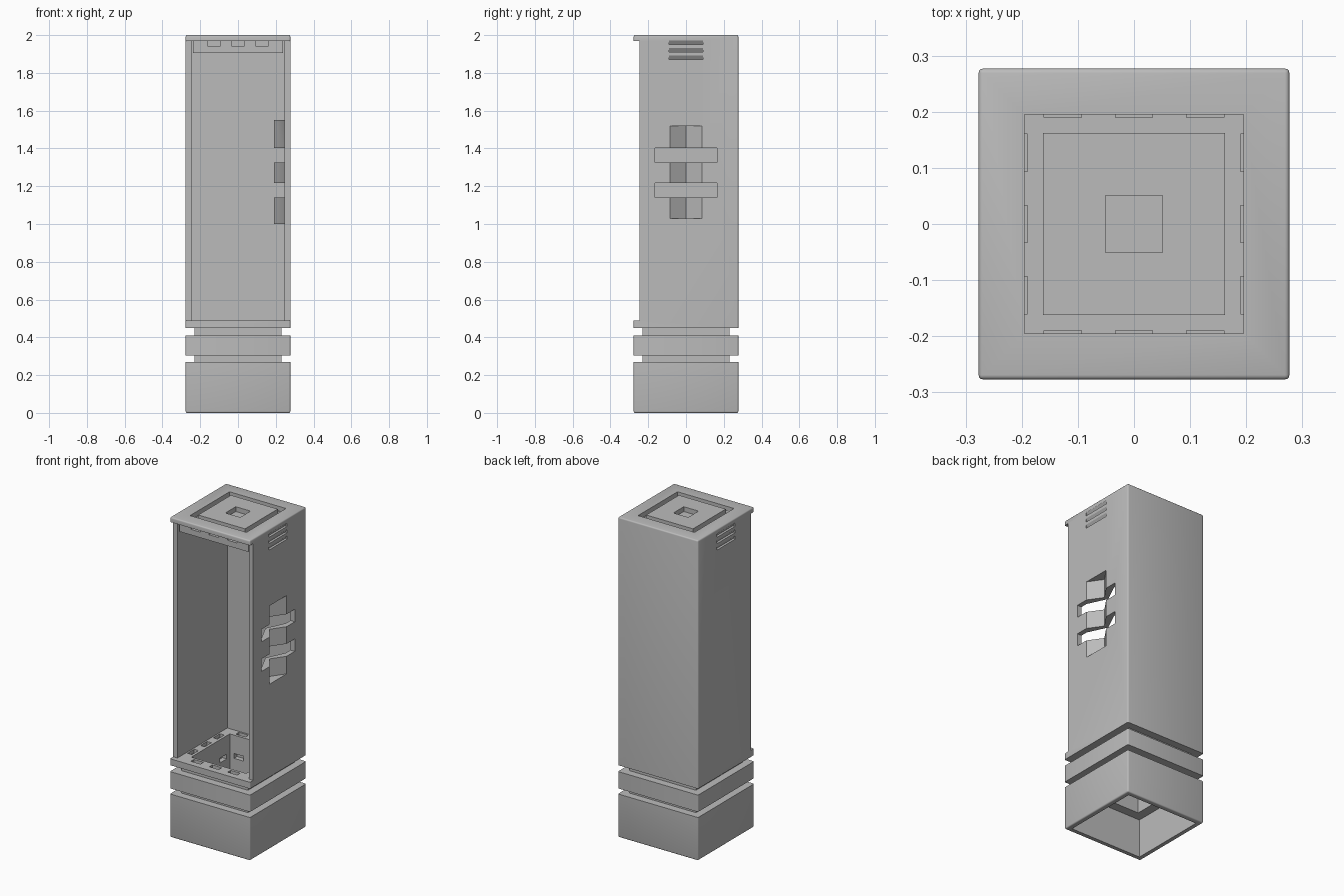
import bpy, bmesh, math
from mathutils import Matrix

if "Cube" in bpy.data.objects:
    bpy.data.objects.remove(bpy.data.objects["Cube"])

grey = bpy.data.materials.new("grey")
grey.diffuse_color = (0.5, 0.5, 0.5, 1)
grey.use_nodes = True
grey.node_tree.nodes["Principled BSDF"].inputs["Base Color"].default_value = grey.diffuse_color
W, IN, HOLE, NECK = 0.277, 0.247, 0.19, 0.23   # half widths


def finish(bm, name):
    bmesh.ops.recalc_face_normals(bm, faces=bm.faces)
    me = bpy.data.meshes.new(name)
    bm.to_mesh(me)
    bm.free()
    me.materials.append(grey)
    ob = bpy.data.objects.new(name, me)
    bpy.context.collection.objects.link(ob)
    return ob


def box(name, x0, x1, y0, y1, z0, z1, turn=0, bevel=None):
    bm = bmesh.new()
    bmesh.ops.create_cube(bm, size=1)
    for v in bm.verts:
        v.co = ((x0 + x1) / 2 + v.co.x * (x1 - x0),
                (y0 + y1) / 2 + v.co.y * (y1 - y0),
                (z0 + z1) / 2 + v.co.z * (z1 - z0))
    if bevel:
        edges = [e for e in bm.edges if bevel(*[v.co for v in e.verts])]
        bmesh.ops.bevel(bm, geom=edges, offset=0.008, segments=3, profile=0.5, affect='EDGES')
    bmesh.ops.rotate(bm, verts=bm.verts, matrix=Matrix.Rotation(turn, 3, 'Z'))
    return finish(bm, name)


def block(name, r, z0, z1, bevel=None):
    return box(name, -r, r, -r, r, z0, z1, 0, bevel)


def prism(name, pts, direction):
    bm = bmesh.new()
    f = bm.faces.new([bm.verts.new(p) for p in pts])
    ext = bmesh.ops.extrude_face_region(bm, geom=[f])["geom"]
    bmesh.ops.translate(bm, vec=direction,
                        verts=[g for g in ext if isinstance(g, bmesh.types.BMVert)])
    return finish(bm, name)


def combine(ob, tool, op='DIFFERENCE'):
    m = ob.modifiers.new("cut", 'BOOLEAN')
    m.operation, m.object, m.solver = op, tool, 'EXACT'
    bpy.context.view_layer.objects.active = ob
    bpy.ops.object.modifier_apply(modifier=m.name)
    bpy.data.objects.remove(tool)


def slots(ob, r0, r1, z0, z1, xs, hw):
    for k in range(4):
        for x in xs:
            combine(ob, box("slot", x - hw, x + hw, -r1, -r0, z0, z1, k * math.pi / 2))


def upright(a, b):
    return abs(a.z - b.z) > 0.01


# main housing, open at the front, with a lip above and below
body = block("housing", W, 0.45, 2.0, lambda a, b: upright(a, b) or min(a.z, b.z) > 1.9)
combine(body, box("c", -1, 1, -1, -0.245, 0.49, 1.97))
combine(body, box("c", -IN, IN, -0.5, IN, 0.49, 1.97))
combine(body, block("c", HOLE, 0.4, 0.6))
combine(body, block("c", 0.195, 1.9, 2.1))
slots(body, 0.207, 0.237, 0.468, 0.52, (-0.127, 0, 0.127), 0.033)

# folded handle pocket in the right wall, crossed by two open bars
combine(body, prism("c", [(0.26, -0.12, 1.0), (0.247, -0.12, 1.0), (0.19, 0, 1.0),
                          (0.247, 0.12, 1.0), (0.26, 0.12, 1.0)], (0, 0, 0.55)), 'UNION')
combine(body, prism("c", [(0.287, -0.1, 1.03), (0.217, 0, 1.03), (0.287, 0.1, 1.03)],
                    (0, 0, 0.49)))
for z in (1.14, 1.325):
    combine(body, box("c", 0.1, 0.4, -0.165, 0.165, z, z + 0.078))

# three vent grooves on each side
for s in (-1, 1):
    for z in (1.87, 1.91, 1.95):
        combine(body, prism("c", [(s * 0.285, -0.09, z), (s * 0.262, -0.09, z),
                                  (s * 0.285, -0.09, z + 0.034)], (0, 0.18, 0)))

# ceiling block with notches, seen through the top groove
ceiling = block("ceiling_block", 0.238, 1.905, 1.97)
slots(ceiling, 0.19, 0.3, 1.94, 1.98, (-0.127, 0, 0.127), 0.033)

# raised square on the top
panel = block("top_panel", 0.162, 1.97, 2.0)
combine(panel, block("c", 0.051, 1.9, 2.1))

# neck tube
neck = block("neck", NECK, 0.265, 0.455)
combine(neck, block("c", HOLE, 0.2, 0.5))
slots(neck, 0.1, 0.22, 0.345, 0.375, (-0.127, 0.127), 0.033)

# middle band
band = block("band", W, 0.305, 0.41, upright)
combine(band, block("c", 0.222, 0.2, 0.5))

# hollow foot
foot = block("foot", W, 0, 0.27, lambda a, b: upright(a, b) or max(a.z, b.z) < 0.01)
combine(foot, block("c", IN, -0.1, 0.24))
combine(foot, block("c", HOLE, 0.1, 0.4))

# smooth only the small rounded edges
for ob in (body, ceiling, panel, neck, band, foot):
    bpy.ops.object.select_all(action='DESELECT')
    ob.select_set(True)
    bpy.context.view_layer.objects.active = ob
    bpy.ops.object.shade_smooth_by_angle(angle=math.radians(32))
